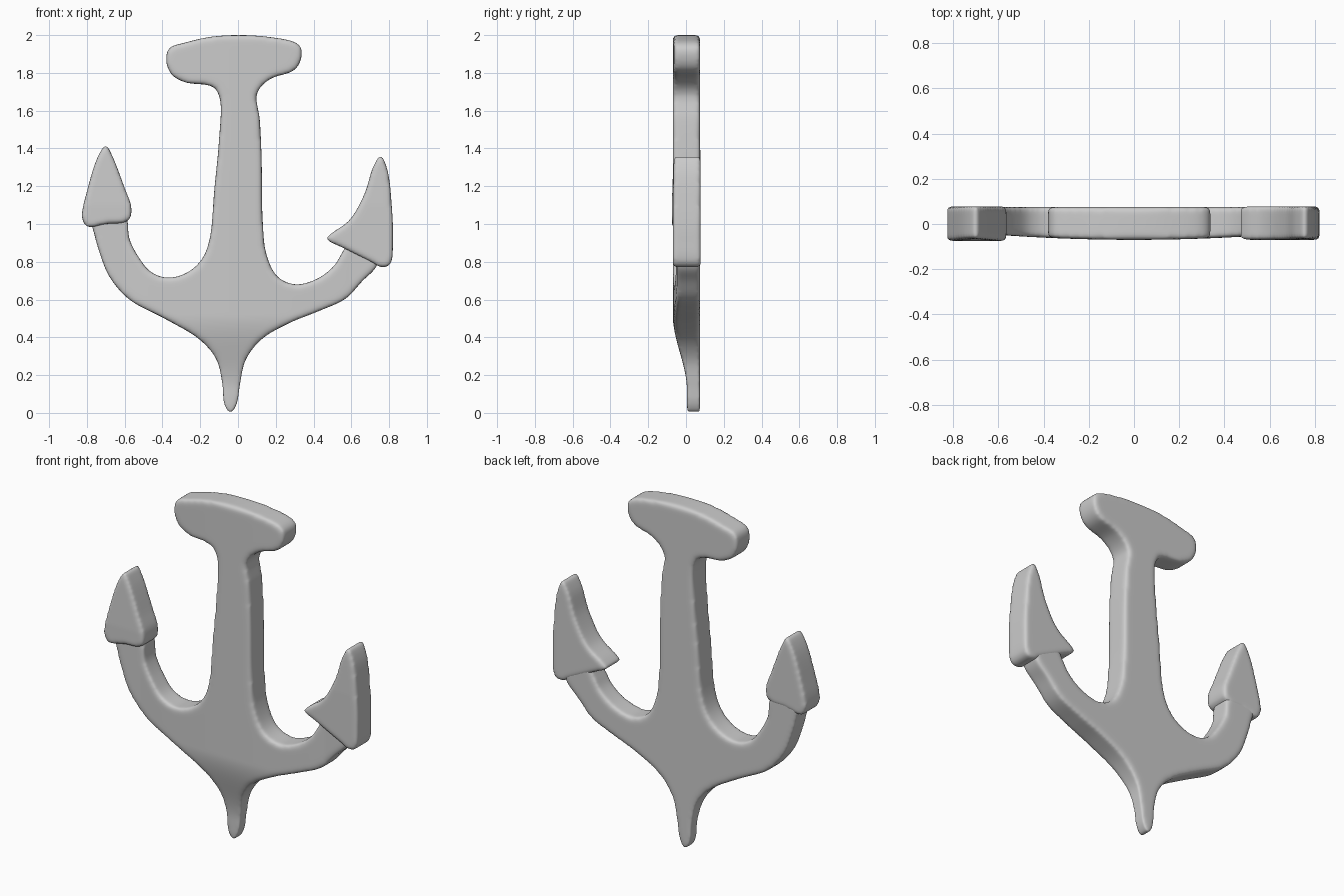
import bpy, bmesh
from mathutils import Vector

if "Cube" in bpy.data.objects:
    bpy.data.objects.remove(bpy.data.objects["Cube"])


def spline(pts, steps=6):
    # closed smooth curve through the outline points (centripetal Catmull-Rom)
    P = [Vector(p) for p in pts]
    n, out = len(P), []
    for i in range(n):
        a, b, c, d = (P[(i + k) % n] for k in (-1, 0, 1, 2))
        t1 = (b - a).length ** 0.5
        t2 = t1 + (c - b).length ** 0.5
        t3 = t2 + (d - c).length ** 0.5
        for s in range(steps):
            t = t1 + (t2 - t1) * s / steps
            a1 = a.lerp(b, t / t1)
            a2 = b.lerp(c, (t - t1) / (t2 - t1))
            a3 = c.lerp(d, (t - t2) / (t3 - t2))
            b1, b2 = a1.lerp(a2, t / t2), a2.lerp(a3, (t - t1) / (t3 - t1))
            out.append(b1.lerp(b2, (t - t1) / (t2 - t1)))
    return out


def slab(name, pts, front, back, smooth):
    # extruded outline, softened, then its front face is shaped by front(x, z)
    bm = bmesh.new()
    f = bm.faces.new([bm.verts.new((p.x, -0.075, p.y)) for p in spline(pts)])
    ext = bmesh.ops.extrude_face_region(bm, geom=[f])
    bmesh.ops.translate(bm, vec=(0, 0.15, 0),
                        verts=[v for v in ext["geom"] if isinstance(v, bmesh.types.BMVert)])
    bmesh.ops.recalc_face_normals(bm, faces=bm.faces[:])
    bmesh.ops.triangulate(bm, faces=bm.faces[:])
    me = bpy.data.meshes.new(name)
    bm.to_mesh(me)
    bm.free()
    ob = bpy.data.objects.new(name, me)
    bpy.context.collection.objects.link(ob)
    rm = ob.modifiers.new("remesh", "REMESH")
    rm.mode, rm.voxel_size = "VOXEL", 0.011
    sm = ob.modifiers.new("soften", "SMOOTH")
    sm.factor, sm.iterations = 0.5, smooth
    bpy.context.view_layer.objects.active = ob
    ob.select_set(True)
    for m in ("remesh", "soften"):
        bpy.ops.object.modifier_apply(modifier=m)
    for v in ob.data.vertices:
        t = (v.co.y + 0.075) / 0.15
        fr = front(v.co.x, v.co.z)
        v.co.y = fr + (back - fr) * t
    bpy.ops.object.shade_smooth()
    ob.select_set(False)
    return ob


def body_front(x, z):
    # gently domed front, sloping back toward the bottom spike
    y = -0.07 + 0.022 * min(1, (x / 0.6) ** 2)
    t = max(0, min(1, (z - 0.12) / 0.4))
    t = t * t * (3 - 2 * t)
    return 0.005 + (y - 0.005) * t


# stock, shank, arms and spike in one outline
body = [(-.38, 1.86), (-.365, 1.93), (-.28, 1.96), (-.15, 1.99), (0, 2.0), (.165, 1.99),
        (.305, 1.96), (.337, 1.925), (.325, 1.85), (.29, 1.81), (.165, 1.765), (.1, 1.69),
        (.115, 1.555), (.125, 1.34), (.13, 1.03), (.15, .84), (.21, .72), (.305, .68),
        (.42, .71), (.51, .78), (.55, .845), (.6, .92), (.7, .92), (.75, .84),
        (.73, .77), (.66, .7), (.57, .605), (.43, .54), (.27, .475), (.125, .39),
        (.04, .28), (.01, .15), (-.008, .045), (-.04, .0), (-.072, .045), (-.082, .15),
        (-.115, .285), (-.205, .39), (-.39, .5), (-.575, .6), (-.68, .72), (-.73, .84),
        (-.76, .945), (-.775, 1.04), (-.6, 1.05), (-.575, .92), (-.52, .815), (-.46, .745),
        (-.37, .715), (-.265, .745), (-.19, .815), (-.15, .92), (-.125, 1.185), (-.1, 1.45),
        (-.095, 1.66), (-.13, 1.725), (-.28, 1.75), (-.35, 1.79)]
slab("anchor_body", body, body_front, 0.075, 12)

# barbed fluke tips
left = [(-.7, 1.415), (-.67, 1.37), (-.6, 1.19), (-.565, 1.09), (-.572, 1.03), (-.605, 1.008),
        (-.705, 1.0), (-.795, .985), (-.825, 1.03), (-.795, 1.19), (-.74, 1.36)]
right = [(.755, 1.36), (.79, 1.29), (.815, 1.08), (.82, .92), (.807, .79), (.765, .77),
         (.705, .8), (.565, .87), (.47, .922), (.495, .95), (.59, 1.02), (.67, 1.16),
         (.715, 1.3)]
slab("left_fluke", left, lambda x, z: -0.075 + 0.035 * max(0, z - 1.1), 0.078, 8)
slab("right_fluke", right, lambda x, z: -0.07 + 0.02 * max(0, z - 1.1), 0.078, 8)
